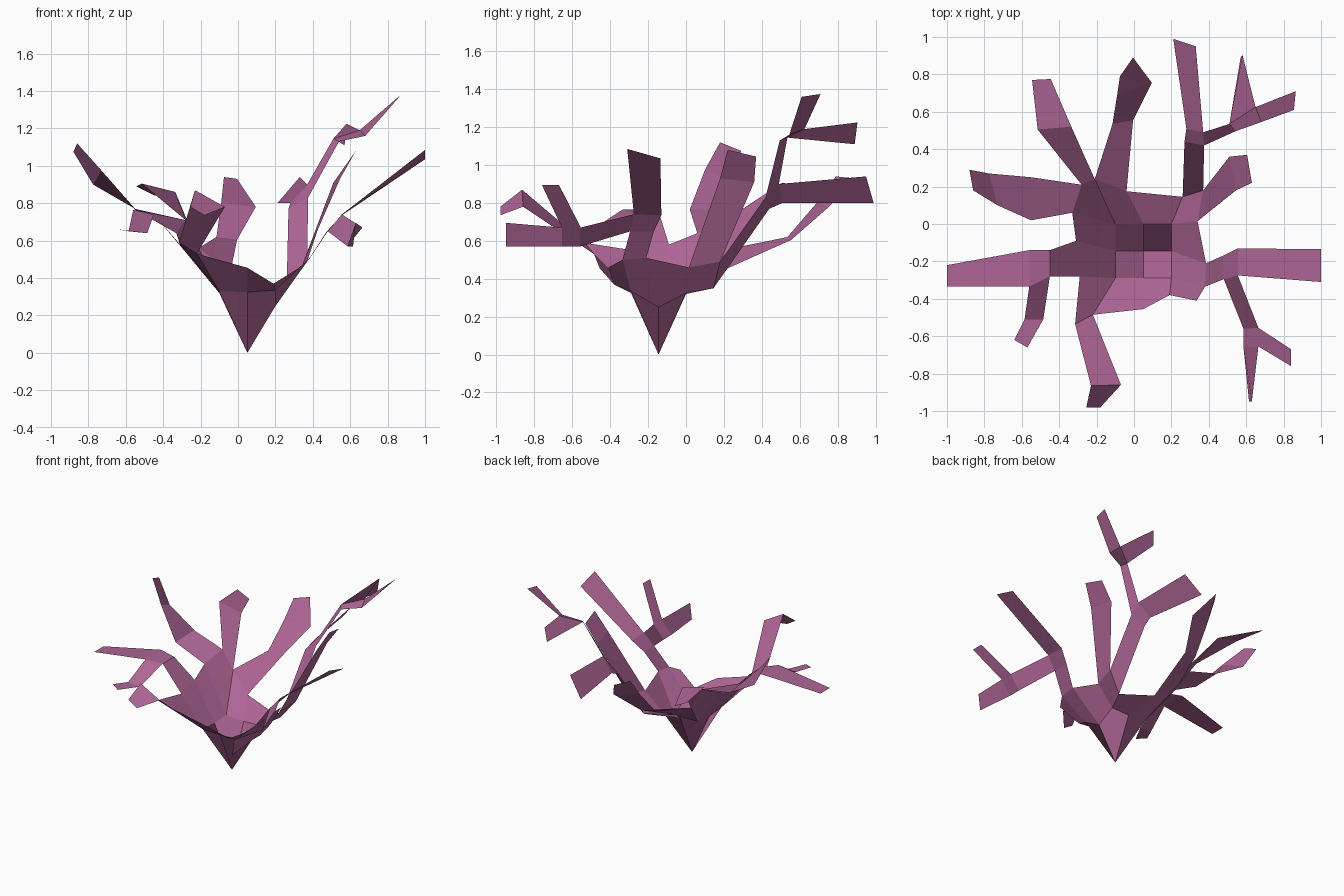
import bpy, bmesh
from mathutils import Vector

mat = bpy.data.materials.new("coral_pink")
mat.diffuse_color = (0.42, 0.13, 0.30, 1)


def sheet(name, faces):
    """Thin flat-shaded sheet; coincident corners are welded."""
    bm = bmesh.new()
    for f in faces:
        bm.faces.new([bm.verts.new(Vector(p)) for p in f])
    bmesh.ops.remove_doubles(bm, verts=bm.verts, dist=0.001)
    bmesh.ops.recalc_face_normals(bm, faces=bm.faces)
    me = bpy.data.meshes.new(name)
    bm.to_mesh(me)
    bm.free()
    me.materials.append(mat)
    ob = bpy.data.objects.new(name, me)
    bpy.context.collection.objects.link(ob)
    return ob


def ribbon(name, *sections):
    """Strip of quads through successive pairs of edge points."""
    sheet(name, [(a[0], a[1], b[1], b[0]) for a, b in zip(sections, sections[1:])])


# Funnel: pointed foot opening into a square ring
foot = (0.05, -0.145, 0)
nw, n, ne = (-0.10, 0, 0.33), (0.05, 0, 0.32), (0.20, 0, 0.325)
w, e = (-0.10, -0.145, 0.32), (0.20, -0.145, 0.25)
sw, s, se = (-0.10, -0.29, 0.33), (0.05, -0.29, 0.325), (0.20, -0.29, 0.335)
sheet("funnel_foot", [(foot, n, ne, e), (foot, e, se, s), (foot, s, sw, w), (foot, w, nw, n)])

# Rim points shared by the skirt and the branches
r1, r2 = (0.335, -0.41, 0.46), (0.38, -0.335, 0.50)
r3, r4, r5 = (0.385, -0.21, 0.51), (0.34, 0.015, 0.46), (0.37, 0.18, 0.49)
b1, b2, b3 = (0.26, 0.145, 0.35), (-0.04, 0.175, 0.435), (-0.21, 0.24, 0.56)
l1, l2, l3, l4 = (-0.28, 0.21, 0.71), (-0.33, 0.06, 0.64), (-0.31, -0.09, 0.58), (-0.29, -0.28, 0.55)
f1, f2, f3, f4 = (-0.315, -0.535, 0.59), (-0.22, -0.485, 0.53), (0.05, -0.455, 0.455), (0.19, -0.38, 0.37)
sheet("flared_skirt", [
    (se, f4, r1, r2), (se, r2, r3, e), (e, r3, r4, ne), (ne, r4, r5, b1),
    (n, ne, b1, b2), (nw, n, b2, b3), (nw, b3, l1, l2),
    (nw, l2, l3, w), (w, l3, l4, sw), (sw, l4, f1, f2), (sw, f2, f3, s), (s, f3, f4, se)])

# Left back branch
ribbon("left_back_branch", (l1, l2),
       ((-0.55, 0.25, 0.77), (-0.55, 0.02, 0.765)),
       ((-0.775, 0.27, 0.90), (-0.73, 0.10, 0.975)),
       ((-0.88, 0.29, 1.075), (-0.86, 0.18, 1.12)))

# Left branch with a drooping twig
a, b = (-0.45, -0.28, 0.74), (-0.56, -0.335, 0.765)
ribbon("left_branch", (l3, l4), ((-0.45, -0.14, 0.74), a),
       ((-0.56, -0.14, 0.765), b), ((-1, -0.22, 0.705), (-1, -0.335, 0.705)))
ribbon("left_twig", (a, b), ((-0.485, -0.51, 0.64), (-0.585, -0.51, 0.65)),
       ((-0.57, -0.66, 0.65), (-0.64, -0.62, 0.66)))

# Front branch with a bent tip
ribbon("front_branch", (f1, f2), ((-0.23, -0.865, 0.87), (-0.07, -0.86, 0.78)),
       ((-0.255, -0.98, 0.78), (-0.18, -0.98, 0.735)))

# Right front branch, forked twig below it
a, b = (0.48, -0.295, 0.65), (0.555, -0.275, 0.74)
ribbon("right_branch", (r2, r3), (a, (0.475, -0.17, 0.65)),
       (b, (0.555, -0.13, 0.735)), ((1, -0.31, 1.085), (1, -0.135, 1.035)))
c, d = (0.665, -0.555, 0.67), (0.665, -0.655, 0.67)
ribbon("right_twig", (a, b), ((0.585, -0.56, 0.57), c), ((0.585, -0.655, 0.57), d),
       ((0.615, -0.95, 0.57), (0.63, -0.95, 0.695)))
ribbon("right_twig_fork", (c, d), ((0.84, -0.67, 0.895), (0.84, -0.76, 0.895)))

# Right back blade
ribbon("right_blade", (r4, r5), ((0.545, 0.18, 0.93), (0.51, 0.36, 0.91)),
       ((0.63, 0.22, 1.08), (0.605, 0.37, 1.045)))

# Tall back right branch: low fork, then a high forked tip
a, b = (0.375, 0.42, 0.83), (0.37, 0.49, 0.90)
ribbon("tall_branch", (b1, r5), ((0.27, 0.44, 0.77), a), ((0.28, 0.51, 0.80), b),
       ((0.21, 0.99, 0.80), (0.33, 0.95, 0.94)))
c, d = (0.51, 0.535, 1.145), (0.65, 0.625, 1.19)
ribbon("tall_stem", (a, b), ((0.54, 0.495, 1.13), c), ((0.68, 0.545, 1.16), d),
       ((0.855, 0.61, 1.36), (0.865, 0.71, 1.375)))
ribbon("tall_stem_fork", (c, d), ((0.57, 0.89, 1.11), (0.58, 0.905, 1.225)))

# Back branch with a pointed paddle end
a, b = (-0.09, 0.69, 0.80), (0.095, 0.755, 0.78)
ribbon("back_branch", (b3, b2), ((-0.115, 0.535, 0.62), (-0.005, 0.555, 0.605)), (a, b),
       ((-0.075, 0.79, 0.94), (-0.005, 0.89, 0.93)))

# Back left branch with a bent tip
ribbon("back_left_branch", (l1, b3), ((-0.515, 0.505, 0.905), (-0.335, 0.52, 0.86)),
       ((-0.545, 0.77, 0.89), (-0.445, 0.775, 0.84)))
